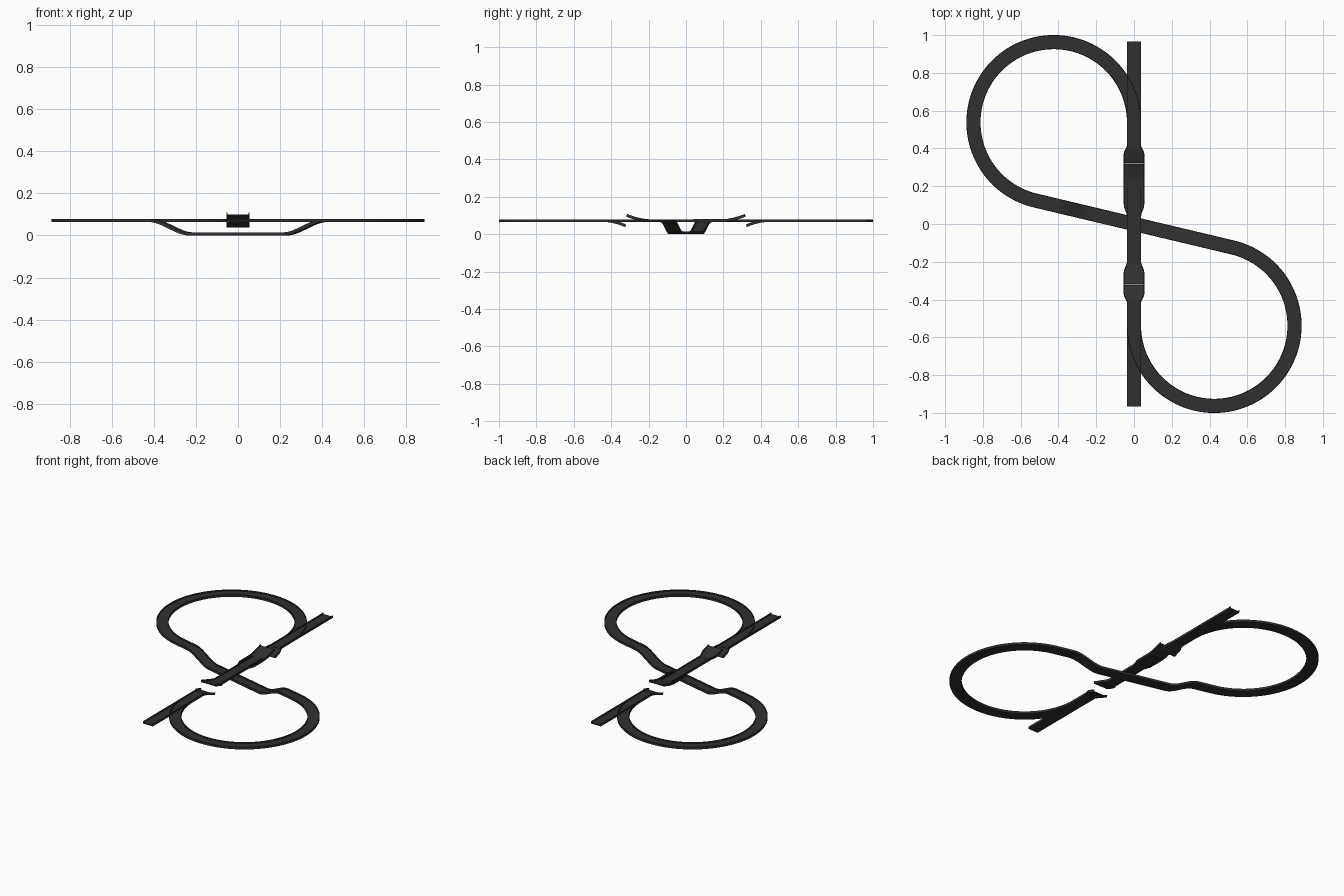
import bpy, bmesh, math
from mathutils import Vector

if "Cube" in bpy.data.objects:
    bpy.data.objects.remove(bpy.data.objects["Cube"])

dark = bpy.data.materials.new("dark_plastic")
dark.diffuse_color = (0.03, 0.03, 0.03, 1)
dark.use_nodes = True
dark.node_tree.nodes["Principled BSDF"].inputs["Base Color"].default_value = dark.diffuse_color
Z = 0.064            # underside of the level track
W = 0.0375           # half width
LIP, FLOOR, T = 0.015, 0.006, 0.004


def smooth(t):
    t = max(0.0, min(1.0, t))
    return t * t * (3 - 2 * t)


def sweep(name, pts, half=lambda p: W):
    """Sweep a U-shaped channel along a path, with variable half width."""
    bm = bmesh.new()
    rings = []
    for i, p in enumerate(pts):
        a, b = pts[max(i - 1, 0)], pts[min(i + 1, len(pts) - 1)]
        t = (b - a).normalized()
        side = Vector((t.y, -t.x, 0)).normalized()
        up = side.cross(t)
        w = half(p)
        prof = [(-w, 0), (w, 0), (w, LIP), (w - T, LIP), (w - T, FLOOR),
                (-w + T, FLOOR), (-w + T, LIP), (-w, LIP)]
        rings.append([bm.verts.new(p + side * x + up * z) for x, z in prof])
    for r, s in zip(rings, rings[1:]):
        for k in range(8):
            j = (k + 1) % 8
            bm.faces.new((r[k], r[j], s[j], s[k]))
    bm.faces.new(rings[0])
    bm.faces.new(rings[-1])
    bmesh.ops.recalc_face_normals(bm, faces=bm.faces)
    me = bpy.data.meshes.new(name)
    bm.to_mesh(me)
    bm.free()
    me.materials.append(dark)
    ob = bpy.data.objects.new(name, me)
    bpy.context.collection.objects.link(ob)
    bpy.context.view_layer.objects.active = ob
    bpy.ops.object.select_all(action='DESELECT')
    ob.select_set(True)
    bpy.ops.object.shade_smooth_by_angle(angle=math.radians(30))
    return ob


def line_y(y0, y1, zf=lambda y: Z, n=1):
    return [Vector((0, y0 + (y1 - y0) * i / n, zf(y0 + (y1 - y0) * i / n)))
            for i in range(n + 1)]


# Figure-eight loop: half path, then the same half turned by 180 degrees
R, CX, CY = 0.425, -0.425, 0.538
end = 2 * math.atan2(CY, R) + math.pi - 0.0
end = 2 * math.pi - 2 * math.atan2(CY, R)
half_path = [Vector((0, 0.41, Z))]
N = 80
for i in range(N + 1):
    a = end * i / N
    half_path.append(Vector((CX + R * math.cos(a), CY + R * math.sin(a), Z)))
tip = half_path[-1].copy()
d = Vector((tip.x, tip.y, 0)).normalized()
for i in range(29):
    s = 0.43 - (0.43 - 0.23) * i / 28
    p = d * s
    p.z = Z * smooth((s - 0.23) / 0.20)
    half_path.append(p)
other = [Vector((-p.x, -p.y, p.z)) for p in reversed(half_path)]
sweep("figure_eight_track", half_path + other)

# Straight track: bridge over the crossing and two outer runs
sweep("bridge_track", line_y(-0.21, 0.21))
for s, tag in ((1, "back"), (-1, "front")):
    sweep(tag + "_straight_track", line_y(s * 0.40, s * 0.965))

    # Flared launch ramp curving up towards the gap
    start = 0.04 if s > 0 else 0.20
    sweep(tag + "_upper_ramp",
          line_y(s * start, s * 0.32,
                 lambda y: Z + 0.001 + 0.029 * max(0, (abs(y) - 0.2) / 0.12) ** 1.6, 16),
          lambda p, b=start: W + 0.017 * smooth((abs(p.y) - b) / 0.06))

    # Flared lower ramp curving down below the launch ramp
    sweep(tag + "_lower_ramp",
          line_y(s * 0.42, s * 0.325,
                 lambda y: Z - 0.026 * max(0, (0.42 - abs(y)) / 0.095) ** 1.5, 12),
          lambda p: W + 0.017 * smooth((0.42 - abs(p.y)) / 0.05))
